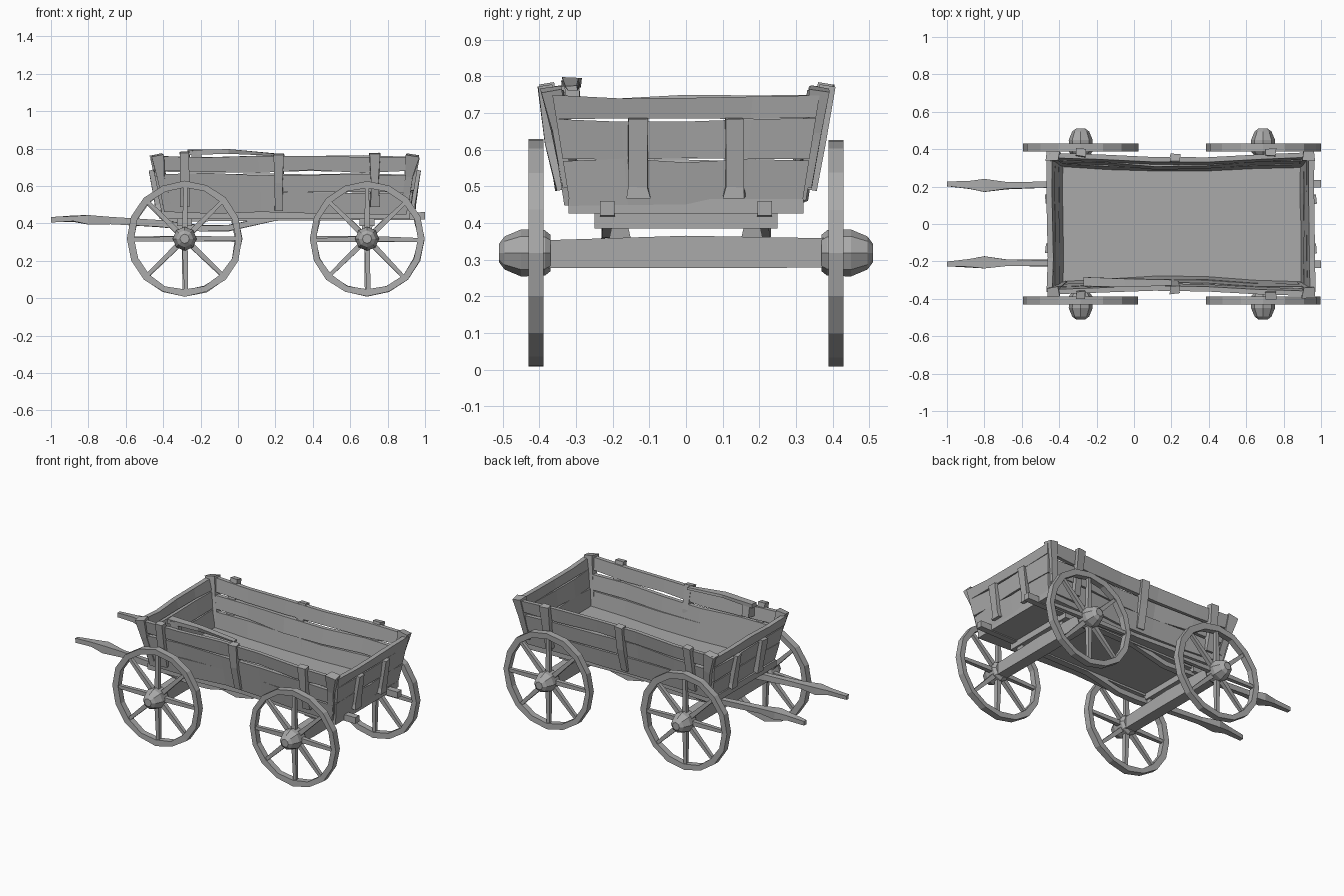
import bpy, bmesh, math, random
from mathutils import Vector

random.seed(4)
cube = bpy.data.objects.get("Cube")
if cube:
    bpy.data.objects.remove(cube)

wood = bpy.data.materials.new("grey wood")
wood.use_nodes = True
GREY = (0.4, 0.4, 0.4, 1)
wood.diffuse_color = GREY
wood.node_tree.nodes["Principled BSDF"].inputs["Base Color"].default_value = GREY


def loft(name, sections, closed=False):
    """Skin a row of matching cross-sections, capped or joined in a ring."""
    bm = bmesh.new()
    rows = [[bm.verts.new(p) for p in s] for s in sections]
    n = len(rows[0])
    pairs = list(zip(rows, rows[1:]))
    if closed:
        pairs.append((rows[-1], rows[0]))
    else:
        bm.faces.new(rows[0][::-1])
        bm.faces.new(rows[-1])
    for a, b in pairs:
        for i in range(n):
            j = (i + 1) % n
            bm.faces.new((a[i], a[j], b[j], b[i]))
    bmesh.ops.recalc_face_normals(bm, faces=bm.faces)
    mesh = bpy.data.meshes.new(name)
    bm.to_mesh(mesh)
    bm.free()
    mesh.materials.append(wood)
    obj = bpy.data.objects.new(name, mesh)
    bpy.context.collection.objects.link(obj)
    return obj


def bar(name, points, sizes, up=(0, 0, 1), rough=0.0):
    """Rectangular beam along a path; sizes are (side, up) widths per point."""
    pts = [Vector(p) for p in points]
    along = (pts[-1] - pts[0]).normalized()
    side = along.cross(Vector(up)).normalized()
    top = side.cross(along)
    sections = []
    for p, (w, h) in zip(pts, sizes):
        sections.append([p + side * (a * w / 2 + random.uniform(-rough, rough))
                         + top * (b * h / 2 + random.uniform(-rough, rough))
                         for a, b in ((-1, -1), (1, -1), (1, 1), (-1, 1))])
    return loft(name, sections)


def wall_y(x, z):
    """Half width of the flared body, pinched in the middle."""
    pinch = 0.035 * max(0, 1 - abs(x - 0.22) / 0.6)
    return 0.315 + (z - 0.44) * 0.16 - pinch


def end_x(s, z):
    """Position of the leaning end walls."""
    return 0.90 + (z - 0.44) * 0.17 if s > 0 else -0.39 - (z - 0.44) * 0.2


def wob(a=0.008):
    return random.uniform(-a, a)


# Floor and the runners under it
loft("floor", [[(x, y, z) for y, z in ((-w, 0.425), (w, 0.425), (w, 0.465), (-w, 0.465))]
               for x, w in ((-0.42, 0.32), (0.22, 0.285), (0.92, 0.32))])
for s, side in ((-1, "right"), (1, "left")):
    bar(side + "_runner", [(-0.4, s * 0.21, 0.43), (1.0, s * 0.215, 0.44)],
        [(0.045, 0.04), (0.04, 0.04)])

# Side walls of uneven planks
ROWS = ((0.455, 0.565), (0.572, 0.662), (0.678, 0.758))
for s, side in ((-1, "right"), (1, "left")):
    for r, (lo, hi) in enumerate(ROWS):
        sections = []
        for k in range(6):
            t = k / 5
            z0, z1 = lo + wob(), hi + wob()
            x0 = end_x(-1, z0) * (1 - t) + end_x(1, z0) * t
            x1 = end_x(-1, z1) * (1 - t) + end_x(1, z1) * t
            d = wob(0.006)
            y0, y1 = wall_y(x0, z0) + d, wall_y(x1, z1) + d
            sections.append([(x0, s * (y0 - 0.012), z0), (x0, s * (y0 + 0.014), z0),
                             (x1, s * (y1 + 0.014), z1), (x1, s * (y1 - 0.012), z1)])
        loft(f"{side}_side_plank_{r + 1}", sections)
    # Upright posts outside the walls
    for k, (x, lo, hi) in enumerate(((-0.285, 0.49, 0.78), (0.22, 0.47, 0.77), (0.73, 0.49, 0.775))):
        bar(f"{side}_side_post_{k + 1}",
            [(x, s * (wall_y(x, z) + 0.02), z) for z in (lo, 0.62, hi)],
            [(0.05, 0.03), (0.045, 0.045), (0.055, 0.04)], up=(0, s, 0), rough=0.005)
    # Corner blocks
    for e, end in ((-1, "shaft_end"), (1, "tail_end")):
        x = end_x(e, 0.74) - e * 0.02
        bar(f"{side}_{end}_corner", [(end_x(e, z) - e * 0.02, s * wall_y(x, z), z)
                                     for z in (0.5, 0.65, 0.765)],
            [(0.04, 0.03), (0.045, 0.04), (0.065, 0.055)], up=(0, s, 0), rough=0.006)

# Split plank lifted above the right rim
bar("split_plank", [(-0.27, -0.31, 0.78), (-0.05, -0.315, 0.785), (0.2, -0.31, 0.765)],
    [(0.045, 0.025), (0.04, 0.02), (0.03, 0.012)], rough=0.004)
bar("split_plank_peg", [(-0.22, -0.31, 0.7), (-0.22, -0.315, 0.79)],
    [(0.06, 0.05), (0.05, 0.04)], up=(0, 1, 0), rough=0.006)

# End walls, their top rails and battens
for e, end in ((-1, "shaft_end"), (1, "tail_end")):
    for r, (lo, hi) in enumerate(((0.445, 0.57), (0.576, 0.68), (0.685, 0.745))):
        sections = []
        for k in range(5):
            t = k / 2 - 1
            z0, z1 = lo + wob(0.004), hi + wob(0.006)
            x0, x1 = end_x(e, z0) + wob(0.004), end_x(e, z1) + wob(0.004)
            y0, y1 = t * wall_y(x0, z0), t * wall_y(x1, z1)
            sections.append([(x0 - 0.015, y0, z0), (x0 + 0.015, y0, z0),
                             (x1 + 0.015, y1, z1), (x1 - 0.015, y1, z1)])
        loft(f"{end}_plank_{r + 1}", sections)
    for s, side in ((-1, "right"), (1, "left")):
        bar(f"{end}_{side}_batten", [(end_x(e, z) + e * 0.022, s * 0.13, z) for z in (0.47, 0.5, 0.685)],
            [(0.06, 0.045), (0.05, 0.035), (0.05, 0.025)], up=(e, 0, 0), rough=0.004)

# Draught shafts with thick grips, bowed under the body
for s, side in ((-1, "right"), (1, "left")):
    path = ((-1.0, 0.215, 0.42), (-0.88, 0.21, 0.425), (-0.8, 0.205, 0.42), (-0.68, 0.205, 0.415),
            (-0.42, 0.21, 0.4), (-0.2, 0.21, 0.375), (-0.05, 0.21, 0.375), (0.2, 0.21, 0.43))
    sizes = ((0.025, 0.025), (0.04, 0.03), (0.07, 0.05), (0.035, 0.035),
             (0.035, 0.035), (0.04, 0.03), (0.04, 0.03), (0.035, 0.03))
    bar(side + "_shaft", [(x, s * y, z) for x, y, z in path], sizes, rough=0.003)


def ring(cx, cz, y, r, n):
    return [(cx + r * math.cos(2 * math.pi * i / n), y, cz + r * math.sin(2 * math.pi * i / n))
            for i in range(n)]


# Axles, bolsters and wheels
CZ, SPOKES, SIDES = 0.318, 8, 16
for cx, pos in ((-0.285, "shaft_end"), (0.69, "tail_end")):
    bar(pos + "_axle", [(cx, -0.39, 0.315), (cx, 0.0, 0.321), (cx, 0.39, 0.318)],
        [(0.07, 0.075), (0.075, 0.088), (0.07, 0.08)])
    bar(pos + "_bolster", [(cx, -0.25, 0.405), (cx, 0.25, 0.405)], [(0.08, 0.04)] * 2)
    for s, side in ((-1, "right"), (1, "left")):
        bar(f"{pos}_{side}_block", [(cx, s * 0.18, 0.355), (cx, s * 0.18, 0.4)],
            [(0.05, 0.06), (0.06, 0.04)], up=(0, 1, 0))
        rim = []
        for i in range(SIDES):
            a = 2 * math.pi * i / SIDES
            outer, inner = 0.308 + wob(0.003), 0.272 + wob(0.004)
            rim.append([(cx + r * math.cos(a), s * y, CZ + r * math.sin(a))
                        for r, y in ((inner, 0.39), (outer, 0.388), (outer, 0.43), (inner, 0.428))])
        loft(f"{pos}_{side}_rim", rim, closed=True)
        for i in range(SPOKES):
            a = 2 * math.pi * i / SPOKES + wob(0.03)
            d = Vector((math.cos(a), 0, math.sin(a)))
            c = Vector((cx, s * 0.41, CZ))
            bar(f"{pos}_{side}_spoke_{i + 1}", [c + d * 0.04, c + d * 0.28],
                [(0.03, 0.028), (0.02, 0.022)], up=(0, 1, 0))
        loft(f"{pos}_{side}_hub", [ring(cx, CZ, s * y, r, 8) for y, r in
                                   ((0.37, 0.05), (0.385, 0.062), (0.45, 0.064), (0.495, 0.045), (0.51, 0.025))])
